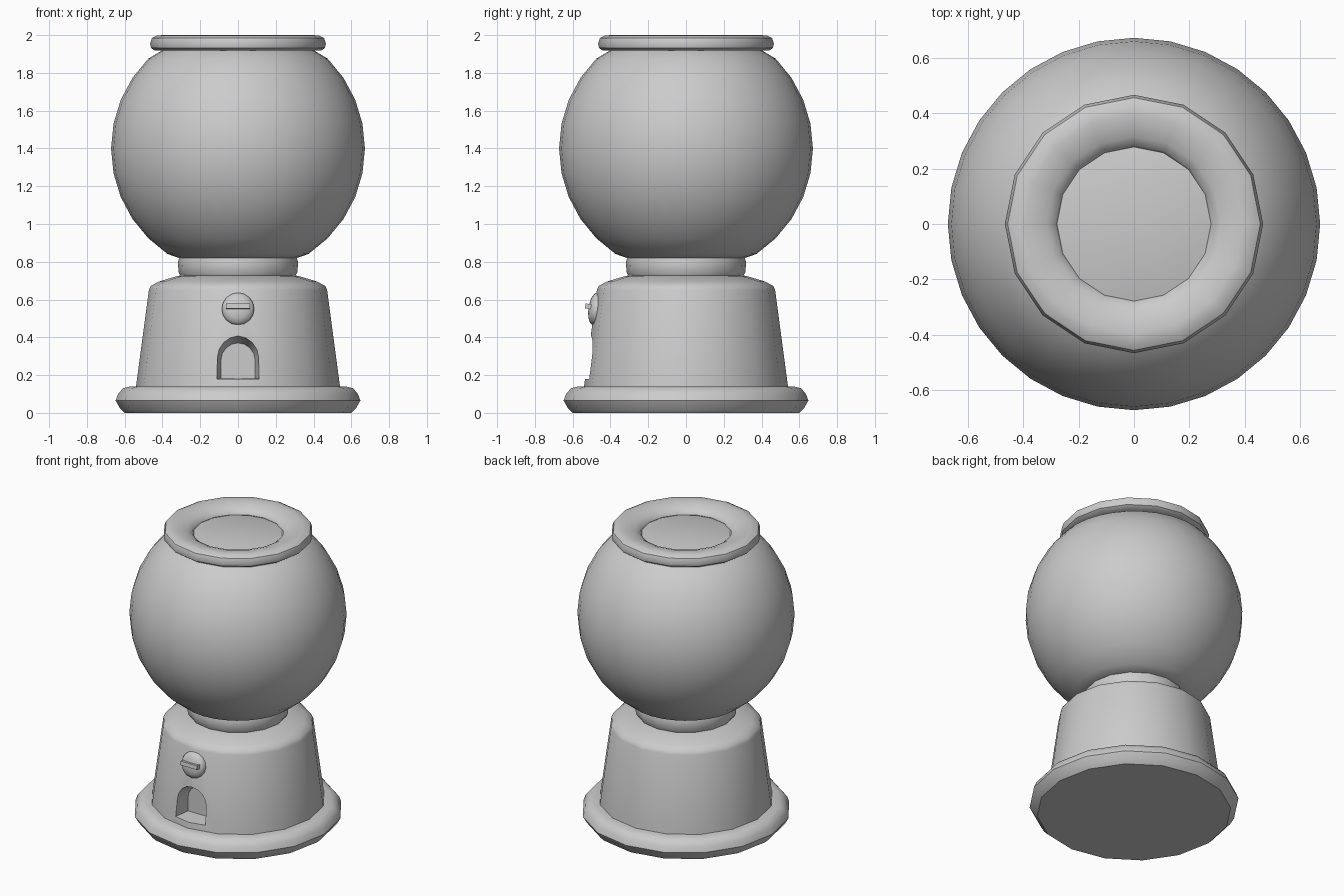
import bpy, bmesh
from math import sin, cos, pi, radians, sqrt
from mathutils import Matrix

if "Cube" in bpy.data.objects:
    bpy.data.objects.remove(bpy.data.objects["Cube"])


def finish(name, bm, smooth=True):
    bmesh.ops.recalc_face_normals(bm, faces=bm.faces[:])
    mesh = bpy.data.meshes.new(name)
    bm.to_mesh(mesh)
    bm.free()
    ob = bpy.data.objects.new(name, mesh)
    bpy.context.collection.objects.link(ob)
    if smooth:
        shade(ob)
    return ob


def shade(ob, angle=40):
    bpy.ops.object.select_all(action='DESELECT')
    ob.select_set(True)
    bpy.context.view_layer.objects.active = ob
    bpy.ops.object.shade_smooth_by_angle(angle=radians(angle))


def lathe(name, profile, sides, closed=False, smooth=True, matrix=None):
    """Revolve (radius, height) points about z; open profiles get flat caps."""
    bm = bmesh.new()
    rings = [[bm.verts.new((r * cos(2 * pi * i / sides), r * sin(2 * pi * i / sides), z))
              for i in range(sides)] for r, z in profile]
    pairs = list(zip(rings, rings[1:]))
    if closed:
        pairs.append((rings[-1], rings[0]))
    else:
        bm.faces.new(rings[0])
        bm.faces.new(rings[-1])
    for a, b in pairs:
        for i in range(sides):
            j = (i + 1) % sides
            bm.faces.new((a[i], a[j], b[j], b[i]))
    if matrix:
        bm.transform(matrix)
    return finish(name, bm, smooth)


# Foot ring
lathe("base_plate", [(.60, 0), (.625, .025), (.648, .065), (.635, .10),
                     (.61, .13), (.57, .14), (.50, .14)], 16)

# Tapered body with rounded shoulder
body = lathe("body", [(.542, .10), (.54, .14), (.472, .65), (.462, .672), (.42, .695),
                      (.32, .725), (.28, .73)], 16, smooth=False)

# Arched dispenser niche, narrowing toward the back
def arch(half, low, spring, top, y, n=8):
    pts = [(-half, y, low)]
    pts += [(-half * cos(pi * i / n), y, spring + (top - spring) * sin(pi * i / n)) for i in range(n + 1)]
    return pts + [(half, y, low)]

bm = bmesh.new()
front = [bm.verts.new(p) for p in arch(.135, .175, .32, .455, -.62)]
back = [bm.verts.new(p) for p in arch(.09, .185, .28, .37, -.41)]
bm.faces.new(front)
bm.faces.new(back)
for i in range(len(front)):
    j = (i + 1) % len(front)
    bm.faces.new((front[i], front[j], back[j], back[i]))
cutter = finish("niche_cutter", bm, smooth=False)
cutter.hide_render = True

mod = body.modifiers.new("niche", 'BOOLEAN')
mod.operation = 'DIFFERENCE'
mod.solver = 'EXACT'
mod.object = cutter
bpy.context.view_layer.objects.active = body
bpy.ops.object.modifier_apply(modifier=mod.name)
bpy.data.objects.remove(cutter)
shade(body)

# Coin knob and its handle bar, tilted with the body wall
tilt = Matrix.Translation((0, -.475, .55)) @ Matrix.Rotation(radians(82), 4, 'X')
lathe("coin_knob", [(.086, -.02), (.086, .008), (.078, .022), (.055, .034), (.02, .041)], 16, matrix=tilt)
bm = bmesh.new()
bmesh.ops.create_cube(bm, size=1, matrix=tilt @ Matrix.Translation((0, .008, .04))
                      @ Matrix.Diagonal((.125, .026, .04, 1)))
finish("knob_handle", bm, smooth=False)

# Neck collar
lathe("neck", [(.30, .72), (.315, .745), (.318, .80), (.305, .84)], 16)

# Glass globe, cut off at the neck and under the rim
R, ZC = .672, 1.4
angles = [radians(11.25 * k) for k in range(-5, 5)]
globe = [(.31, .82)] + [(R * cos(a), ZC + R * sin(a)) for a in angles] + [(.40, 1.92), (.36, 1.94)]
lathe("globe", globe, 32)

# Rounded top rim around the shallow dish
rim = [(.44, 1.918), (.46, 1.932), (.466, 1.955), (.456, 1.984), (.43, 1.998), (.395, 2.0),
       (.355, 1.994), (.315, 1.98), (.285, 1.962), (.278, 1.945), (.30, 1.925), (.37, 1.918)]
lathe("top_rim", rim, 16, closed=True)
